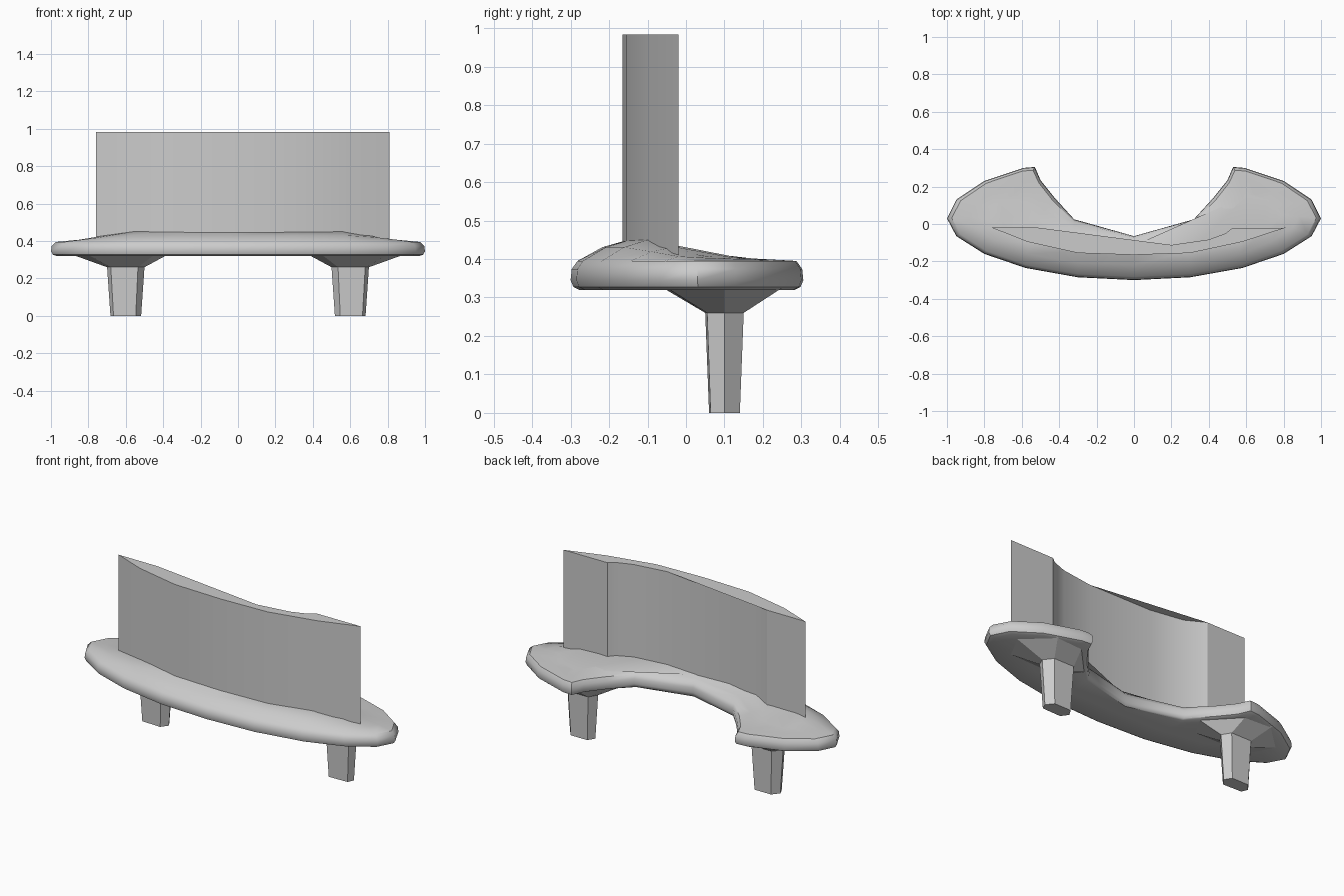
import bpy, bmesh, math

if "Cube" in bpy.data.objects:
    bpy.data.objects.remove(bpy.data.objects["Cube"])


def loft(name, rings, smooth=None):
    """Skin a list of equal-length closed rings and cap both ends."""
    bm = bmesh.new()
    loops = [[bm.verts.new(p) for p in ring] for ring in rings]
    n = len(loops[0])
    for a, b in zip(loops, loops[1:]):
        for i in range(n):
            j = (i + 1) % n
            bm.faces.new((a[i], a[j], b[j], b[i]))
    caps = [bm.faces.new(loops[0][::-1]), bm.faces.new(loops[-1])]
    bmesh.ops.triangulate(bm, faces=caps)
    bmesh.ops.recalc_face_normals(bm, faces=bm.faces[:])
    mesh = bpy.data.meshes.new(name)
    bm.to_mesh(mesh)
    bm.free()
    obj = bpy.data.objects.new(name, mesh)
    bpy.context.collection.objects.link(obj)
    if smooth:
        bpy.ops.object.select_all(action='DESELECT')
        obj.select_set(True)
        bpy.context.view_layer.objects.active = obj
        bpy.ops.object.shade_smooth_by_angle(angle=math.radians(smooth))
    return obj


# Crescent base: rim x, y, then the matching crown point x, y, z (right half)
half = [
    (0, -.30, 0, -.15, .45), (.30, -.285, .30, -.145, .45),
    (.58, -.235, .56, -.10, .45), (.80, -.16, .70, -.03, .432),
    (.95, -.065, .77, .02, .413), (1, .03, .79, .05, .408),
    (.95, .13, .75, .09, .404), (.80, .23, .71, .13, .402),
    (.59, .30, .64, .16, .40), (.53, .305, .61, .155, .40),
    (.50, .235, .58, .12, .405), (.42, .135, .52, .03, .418),
    (.32, .025, .32, -.095, .43), (0, -.065, 0, -.115, .43),
]
outline = half + [(-p[0], p[1], -p[2], p[3], p[4]) for p in half[-2:0:-1]]


def base_ring(t, z=None, rise=0.0):
    return [(x + (sx - x) * t, y + (sy - y) * t,
             z if z is not None else .395 + (sz - .395) * rise)
            for x, y, sx, sy, sz in outline]


loft("crescent_base", [
    base_ring(1, .32), base_ring(.15, .32), base_ring(.05, .327),
    base_ring(0, .345), base_ring(.02, .374), base_ring(.12, rise=0),
    base_ring(.55, rise=.65), base_ring(1, rise=1)], 40)

# Curved upright panel
footprint = [
    (-.76, -.02), (-.57, -.095), (-.30, -.155), (0, -.165), (.30, -.155),
    (.58, -.095), (.81, -.02), (.525, -.022), (.49, -.05), (.40, -.083),
    (.20, -.112), (-.20, -.112), (-.40, -.08), (-.51, -.02)]
loft("upright_panel", [[(x, y, z) for x, y in footprint] for z in (.37, .983)], 25)

# Tapered feet with a flared collar under the base
leg = [(.535, .05), (.68, .055), (.70, .10), (.66, .15), (.53, .15), (.50, .10)]
flare = [(.45, -.06), (.80, -.05), (.88, .10), (.72, .25), (.55, .24), (.38, .06)]
for side, label in ((1, "right"), (-1, "left")):
    top = [(side * x, y, .26) for x, y in leg]
    foot = [(side * (.6 + (x - .6) * .82), .1 + (y - .1) * .8, 0) for x, y in leg]
    collar = [(side * x, y, .325) for x, y in flare]
    loft(label + "_foot", [foot, top, collar])
